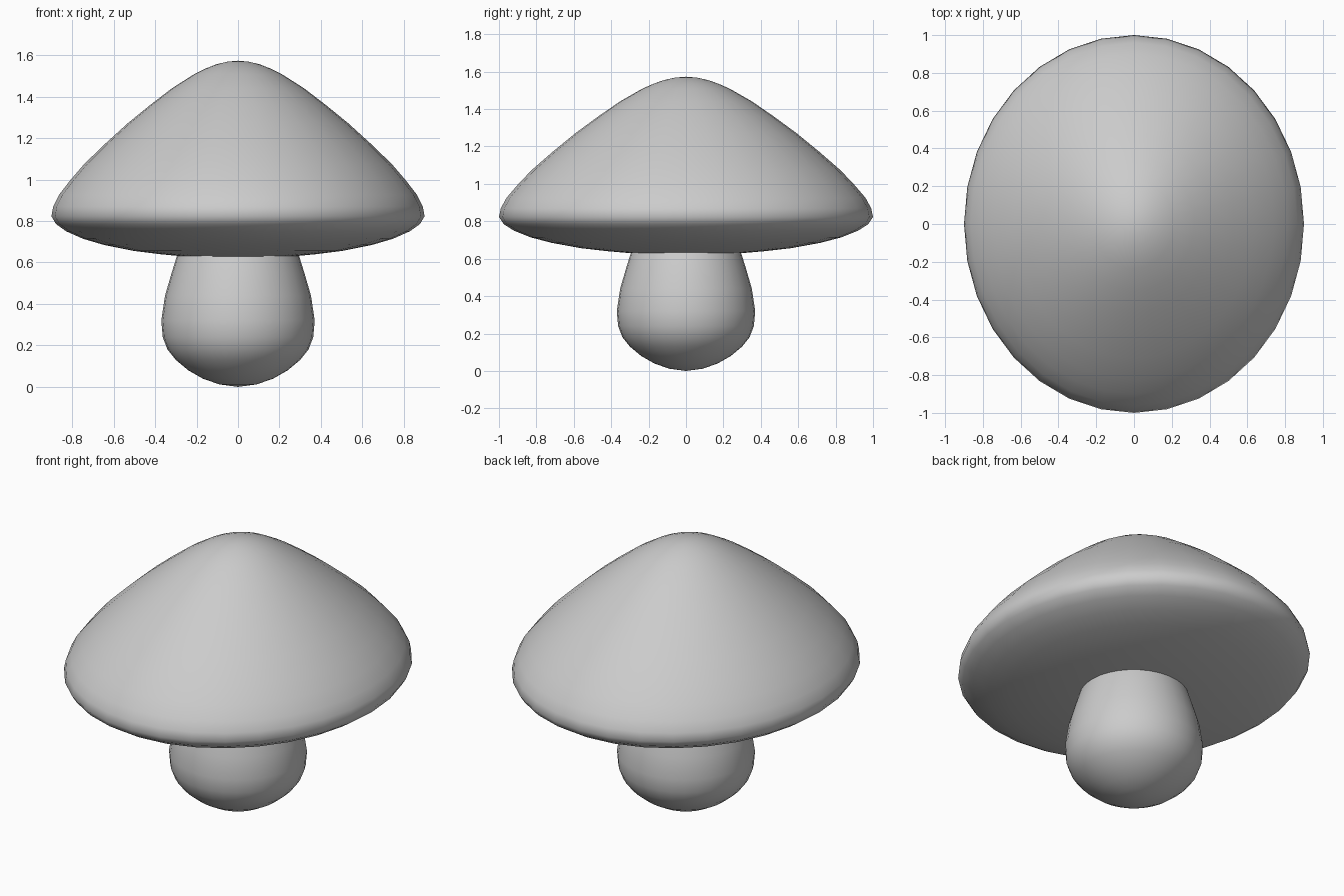
import bpy, bmesh
from math import sin, cos, pi

if "Cube" in bpy.data.objects:
    bpy.data.objects.remove(bpy.data.objects["Cube"])

SIDES = 32


def lathe(name, profile, sx=1.0, sy=1.0):
    """Revolve (radius, z) points about z; radius 0 makes a pole."""
    bm = bmesh.new()
    rings = []
    for r, z in profile:
        n = 1 if r == 0 else SIDES
        rings.append([bm.verts.new((sx * r * cos(2 * pi * i / SIDES),
                                    sy * r * sin(2 * pi * i / SIDES), z))
                      for i in range(n)])
    for a, b in zip(rings, rings[1:]):
        for i in range(SIDES):
            j = (i + 1) % SIDES
            if len(a) == 1:
                bm.faces.new((a[0], b[j], b[i]))
            elif len(b) == 1:
                bm.faces.new((a[i], a[j], b[0]))
            else:
                bm.faces.new((a[i], a[j], b[j], b[i]))
    bmesh.ops.recalc_face_normals(bm, faces=bm.faces)
    for f in bm.faces:
        f.smooth = True
    mesh = bpy.data.meshes.new(name)
    bm.to_mesh(mesh)
    bm.free()
    ob = bpy.data.objects.new(name, mesh)
    bpy.context.collection.objects.link(ob)
    return ob


# Rounded stem, its top tucked inside the cap
lathe("stem", [(0, 0), (0.09, 0.012), (0.17, 0.04), (0.24, 0.08),
               (0.30, 0.13), (0.34, 0.18), (0.363, 0.24), (0.37, 0.32),
               (0.352, 0.44), (0.32, 0.55), (0.295, 0.63), (0.27, 0.69),
               (0, 0.70)])

# Oval cap: gently domed underside, tight rim, rounded conical top
lathe("cap", [(0, 0.624), (0.29, 0.629), (0.42, 0.640), (0.56, 0.656),
              (0.72, 0.685), (0.83, 0.714), (0.92, 0.75), (0.975, 0.785),
              (1.0, 0.823), (0.99, 0.87), (0.96, 0.925), (0.90, 0.995),
              (0.825, 1.074), (0.71, 1.174), (0.59, 1.272), (0.47, 1.36),
              (0.354, 1.44), (0.235, 1.508), (0.175, 1.535),
              (0.118, 1.555), (0.06, 1.568), (0, 1.573)], 0.9, 1.0)
